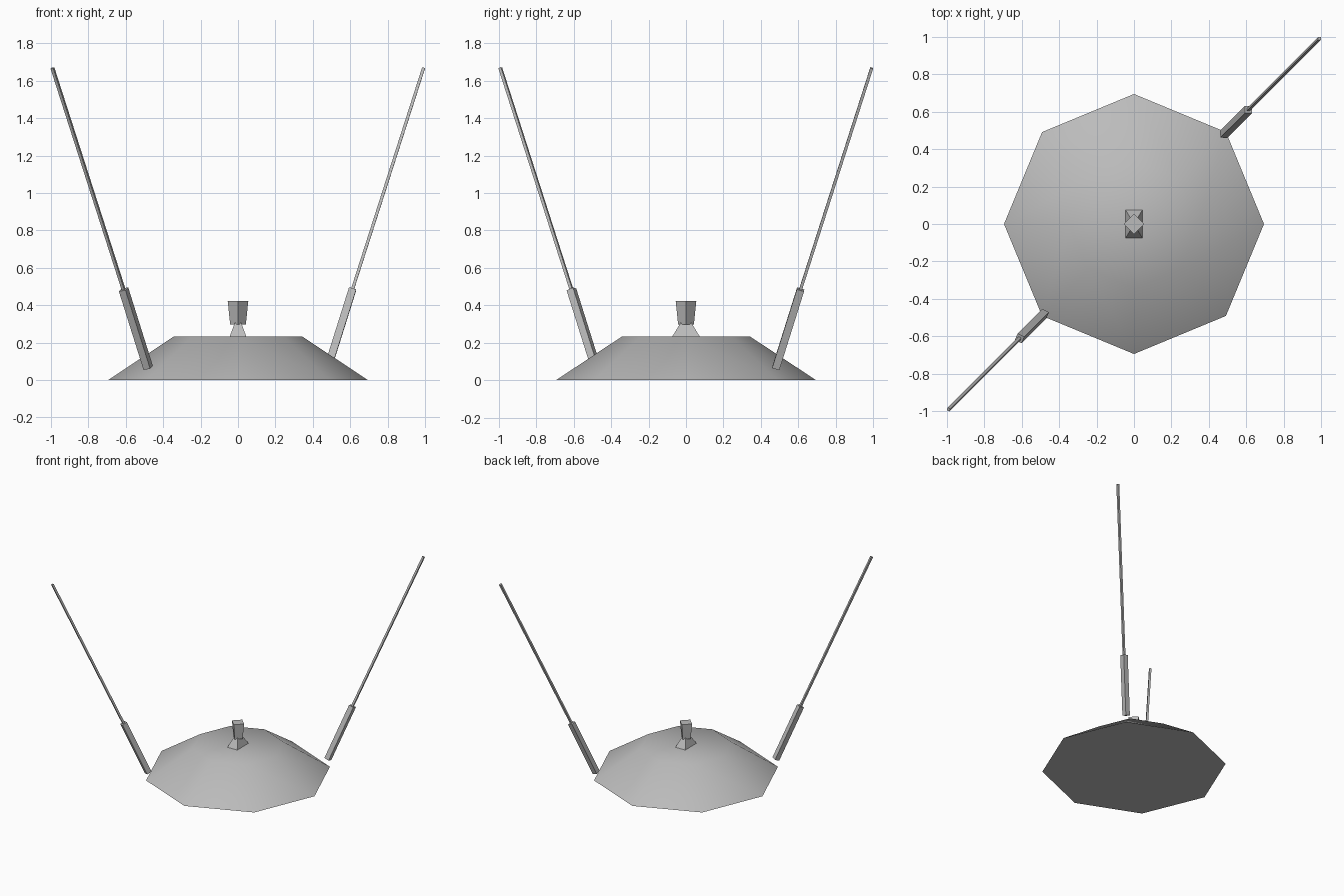
import bpy
import math
from mathutils import Vector, Matrix

cube = bpy.data.objects.get("Cube")
if cube:
    bpy.data.objects.remove(cube, do_unlink=True)

metal = bpy.data.materials.new("grey_metal")
metal.use_nodes = True
grey = (0.5, 0.5, 0.5, 1)
metal.diffuse_color = grey
metal.node_tree.nodes["Principled BSDF"].inputs["Base Color"].default_value = grey


def prism(name, sides, r1, r2, depth, centre, turn=0.0):
    """Straight or tapered prism; with turn 0 a corner lies on the y axis."""
    bpy.ops.mesh.primitive_cone_add(vertices=sides, radius1=r1, radius2=r2, depth=depth)
    ob = bpy.context.object
    ob.name = name
    ob.data.materials.append(metal)
    ob.data.transform(Matrix.Rotation(turn, 4, "Z"))
    ob.location = centre
    return ob


def bar(name, start, end, width, turn):
    """Square bar between two points."""
    axis = end - start
    ob = prism(name, 4, width / math.sqrt(2), width / math.sqrt(2),
               axis.length, (start + end) / 2, turn)
    ob.rotation_mode = "QUATERNION"
    ob.rotation_quaternion = Vector((0, 0, 1)).rotation_difference(axis)


# Softly shaded eight-sided body
prism("body", 8, 0.695, 0.343, 0.233, (0, 0, 0.1165))
bpy.ops.object.shade_smooth_by_angle(angle=math.radians(60))

# Small oblong foot and the flared knob on top
foot = prism("knob_foot", 4, 0.064, 0.02, 0.085, (0, 0, 0.2725), math.pi / 4)
foot.scale.y = 1.67
prism("knob", 4, 0.042, 0.055, 0.125, (0, 0, 0.36))

# Two splayed aerials on opposite corners
for side, label, turn in ((1, "back_left", math.pi / 4), (-1, "front_right", math.radians(20))):
    base = Vector((0.48 * side, 0.48 * side, 0.065))
    joint = Vector((0.612 * side, 0.612 * side, 0.485))
    tip = Vector((0.992 * side, 0.992 * side, 1.668))
    bar(label + "_aerial_holder", base, joint, 0.04, turn)
    bar(label + "_aerial_rod", joint, tip, 0.016, turn)
